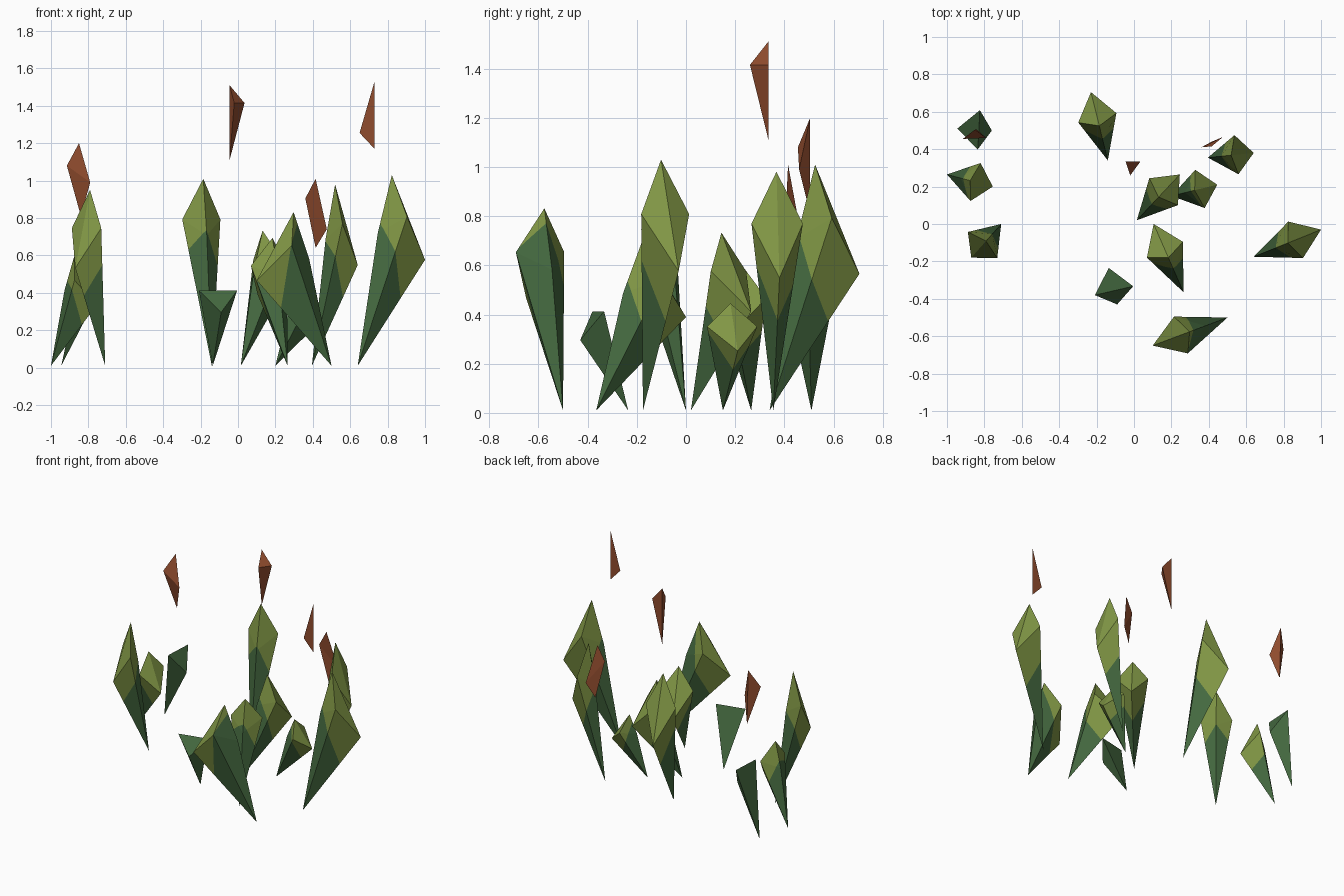
import bpy, bmesh, math
from mathutils import Vector

cube = bpy.data.objects.get("Cube")
if cube:
    bpy.data.objects.remove(cube, do_unlink=True)


def material(name, color):
    mat = bpy.data.materials.new(name)
    mat.use_nodes = True
    mat.diffuse_color = (*color, 1)
    bsdf = mat.node_tree.nodes["Principled BSDF"]
    bsdf.inputs["Base Color"].default_value = (*color, 1)
    bsdf.inputs["Roughness"].default_value = 0.9
    return mat


GREEN = material("leaf green", (0.06, 0.145, 0.052))
OLIVE = material("olive green", (0.22, 0.31, 0.06))
BROWN = material("rust brown", (0.28, 0.072, 0.027))

TETRA = [(0, 1, 2), (0, 2, 3), (0, 3, 1), (1, 3, 2)]


def solid(name, points, faces, mats, cut=None):
    """Flat-faced mesh; faces beyond the cut plane take the second material."""
    bm = bmesh.new()
    verts = [bm.verts.new(p) for p in points]
    for f in faces:
        bm.faces.new([verts[i] for i in f])
    bmesh.ops.recalc_face_normals(bm, faces=bm.faces[:])
    if cut:
        co, normal = cut
        bmesh.ops.bisect_plane(bm, geom=bm.verts[:] + bm.edges[:] + bm.faces[:],
                               plane_co=co, plane_no=normal)
        for f in bm.faces:
            f.material_index = int((f.calc_center_median() - co).dot(normal) > 0)
    mesh = bpy.data.meshes.new(name)
    bm.to_mesh(mesh)
    bm.free()
    for m in mats:
        mesh.materials.append(m)
    obj = bpy.data.objects.new(name, mesh)
    bpy.context.collection.objects.link(obj)
    return obj


def leaf(name, base, outer, height, whole=True, tilt=0.45, start=0.2):
    """Leaning leaf: pointed foot, kite-shaped ring, pointed tip."""
    foot = Vector((*base, 0.01))
    lean = Vector((*outer, 0.01)) - foot
    u = lean.normalized()
    v = Vector((-u.y, u.x, 0))
    size = lean.length / 0.385

    def at(along, side, z):
        return foot + u * along * size + v * side + Vector((0, 0, z * height))

    left, right = at(0.24, 0.105, 0.775), at(0.24, -0.105, 0.775)
    front, back = at(0.385, 0, 0.55), at(0.115, 0, 0.69)
    if not whole:
        # Broken leaf without its tip
        return solid(name, [foot, left, right, front], TETRA, [GREEN])
    tip = at(0.195, 0, 0.99)
    ring = [(1, 2), (2, 3), (3, 4), (4, 1)]
    faces = [(0, a, b) for a, b in ring] + [(5, b, a) for a, b in ring]
    normal = (u + Vector((0.4, 0.4, tilt))).normalized()
    return solid(name, [foot, left, front, right, back, tip], faces,
                 [GREEN, OLIVE], (at(start, 0, 0.5), normal))


# Green leaves: foot, outer corner, height
leaf("front_leaf", (0.50, -0.50), (0.10, -0.65), 0.83, tilt=0.1, start=0.24)
leaf("back_leaf", (-0.14, 0.34), (-0.23, 0.705), 1.01)
leaf("left_leaf", (0.64, -0.175), (1.0, -0.03), 1.03)
leaf("inner_front_leaf", (0.265, -0.365), (0.105, 0.0), 0.69)
leaf("inner_leaf", (0.015, 0.02), (0.245, 0.265), 0.73)
leaf("short_leaf", (0.20, 0.15), (0.445, 0.21), 0.44, start=0.24)
leaf("back_left_leaf", (0.395, 0.355), (0.64, 0.38), 0.98)
leaf("right_leaf", (-1.0, 0.265), (-0.755, 0.20), 0.59, start=0.22)
leaf("right_front_leaf", (-0.71, 0.0), (-0.87, -0.18), 0.95, tilt=0.15, start=0.22)
leaf("right_broken_leaf", (-0.945, 0.51), (-0.76, 0.50), 0.65, whole=False)
leaf("front_broken_leaf", (-0.135, -0.235), (-0.09, -0.43), 0.52, whole=False)

# Brown pieces above the leaves
solid("middle_bud", [(-0.045, 0.335, 1.51), (-0.045, 0.335, 1.11),
                     (0.035, 0.335, 1.415), (-0.02, 0.26, 1.415)], TETRA, [BROWN])
solid("right_bud", [(-0.85, 0.505, 1.2), (-0.84, 0.505, 0.81),
                    (-0.79, 0.46, 0.99), (-0.915, 0.455, 1.08)], TETRA, [BROWN])
solid("left_bud", [(0.73, -0.18, 1.53), (0.65, -0.18, 1.255),
                   (0.73, -0.18, 1.17)], [(0, 1, 2)], [BROWN])
solid("back_bud", [(0.415, 0.415, 1.01), (0.36, 0.41, 0.905),
                   (0.415, 0.44, 0.64), (0.475, 0.465, 0.74)],
      [(0, 1, 3), (1, 2, 3)], [BROWN])
